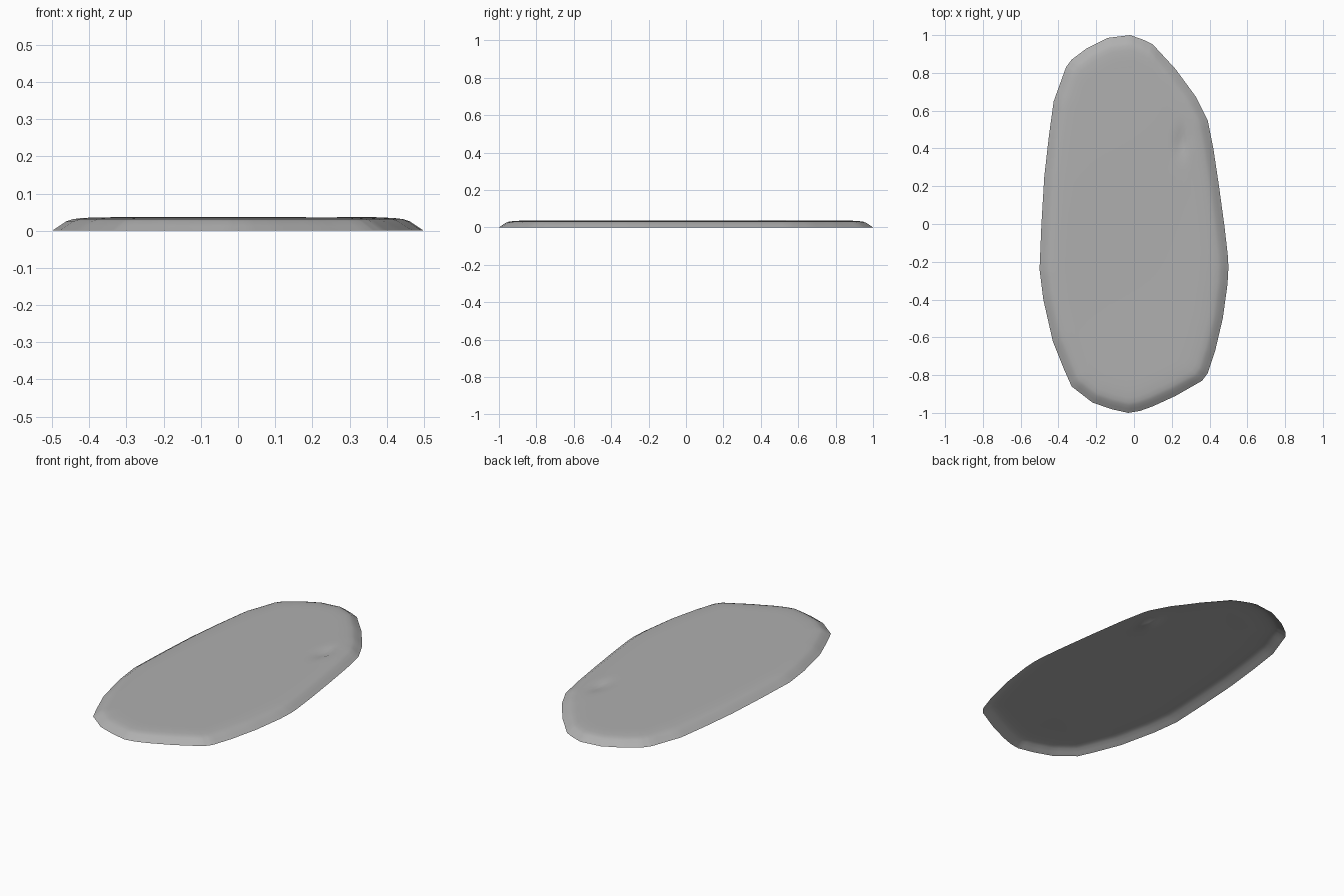
import bpy, bmesh, math
from mathutils import Vector

if "Cube" in bpy.data.objects:
    bpy.data.objects.remove(bpy.data.objects["Cube"])

# Outline of the slab seen from above (clockwise from the back tip)
OUTLINE = [(-.02, 1), (.05, .975), (.10, .95), (.22, .82), (.33, .67), (.39, .55),
           (.42, .40), (.45, .20), (.48, -.02), (.497, -.17), (.50, -.23), (.495, -.32),
           (.47, -.50), (.43, -.67), (.39, -.79), (.36, -.83), (.22, -.91), (.10, -.965),
           (.03, -.99), (-.03, -1), (-.12, -.98), (-.22, -.945), (-.33, -.86),
           (-.37, -.77), (-.43, -.62), (-.48, -.40), (-.50, -.24), (-.49, 0),
           (-.475, .25), (-.45, .47), (-.425, .65), (-.36, .83), (-.33, .87),
           (-.25, .93), (-.14, .985)]
# Rounded rim: (distance inward, height)
RIM = [(0, 0), (.020, .013), (.038, .025), (.055, .031), (.08, .034), (.12, .036)]
INNER = [.95, .90, .85, .80, .75, .70, .62, .52, .40, .28, .14]
SUBDIV = 4


def inset(p, d):
    """Move an outline point toward the long spine of the slab."""
    spine = Vector((0, max(-.55, min(.55, p.y))))
    return p + (spine - p).normalized() * d


def bump(x, y, cx, cy, sx, sy):
    return math.exp(-((x - cx) / sx) ** 2 - ((y - cy) / sy) ** 2)


def surface(x, y):
    """Almost flat top with a chip near the back right edge."""
    z = .036 + .0008 * math.sin(5 * x + 2) * math.sin(4 * y)
    z -= .012 * bump(x, y, .255, .43, .04, .07)
    z += .004 * bump(x, y, .30, .39, .03, .06)
    return z


pts = []
for i, a in enumerate(OUTLINE):
    a, b = Vector(a), Vector(OUTLINE[(i + 1) % len(OUTLINE)])
    pts += [a.lerp(b, k / SUBDIV) for k in range(SUBDIV)]

bm = bmesh.new()
rings = []
for d, z in RIM:
    rings.append([bm.verts.new((*inset(p, d), z)) for p in pts])
for s in INNER:
    ring = []
    for p in pts:
        q = inset(p, RIM[-1][0]) * s
        ring.append(bm.verts.new((q.x, q.y, surface(q.x, q.y))))
    rings.append(ring)

# Skin the rings; the underside stays open
n = len(pts)
for lo, hi in zip(rings, rings[1:]):
    for i in range(n):
        j = (i + 1) % n
        bm.faces.new((lo[i], lo[j], hi[j], hi[i]))
centre = bm.verts.new((0, 0, surface(0, 0)))
for i in range(n):
    bm.faces.new((rings[-1][i], rings[-1][(i + 1) % n], centre))
bm.normal_update()
if centre.normal.z < 0:
    bmesh.ops.reverse_faces(bm, faces=bm.faces[:])

mesh = bpy.data.meshes.new("stone_slab")
bm.to_mesh(mesh)
bm.free()
slab = bpy.data.objects.new("stone_slab", mesh)
bpy.context.collection.objects.link(slab)

# Darker grey stone
stone = bpy.data.materials.new("stone_grey")
stone.diffuse_color = (.43, .43, .43, 1)
stone.use_nodes = True
stone.node_tree.nodes["Principled BSDF"].inputs["Base Color"].default_value = stone.diffuse_color
mesh.materials.append(stone)

bpy.context.view_layer.objects.active = slab
slab.select_set(True)
bpy.ops.object.shade_smooth_by_angle(angle=math.radians(40))
